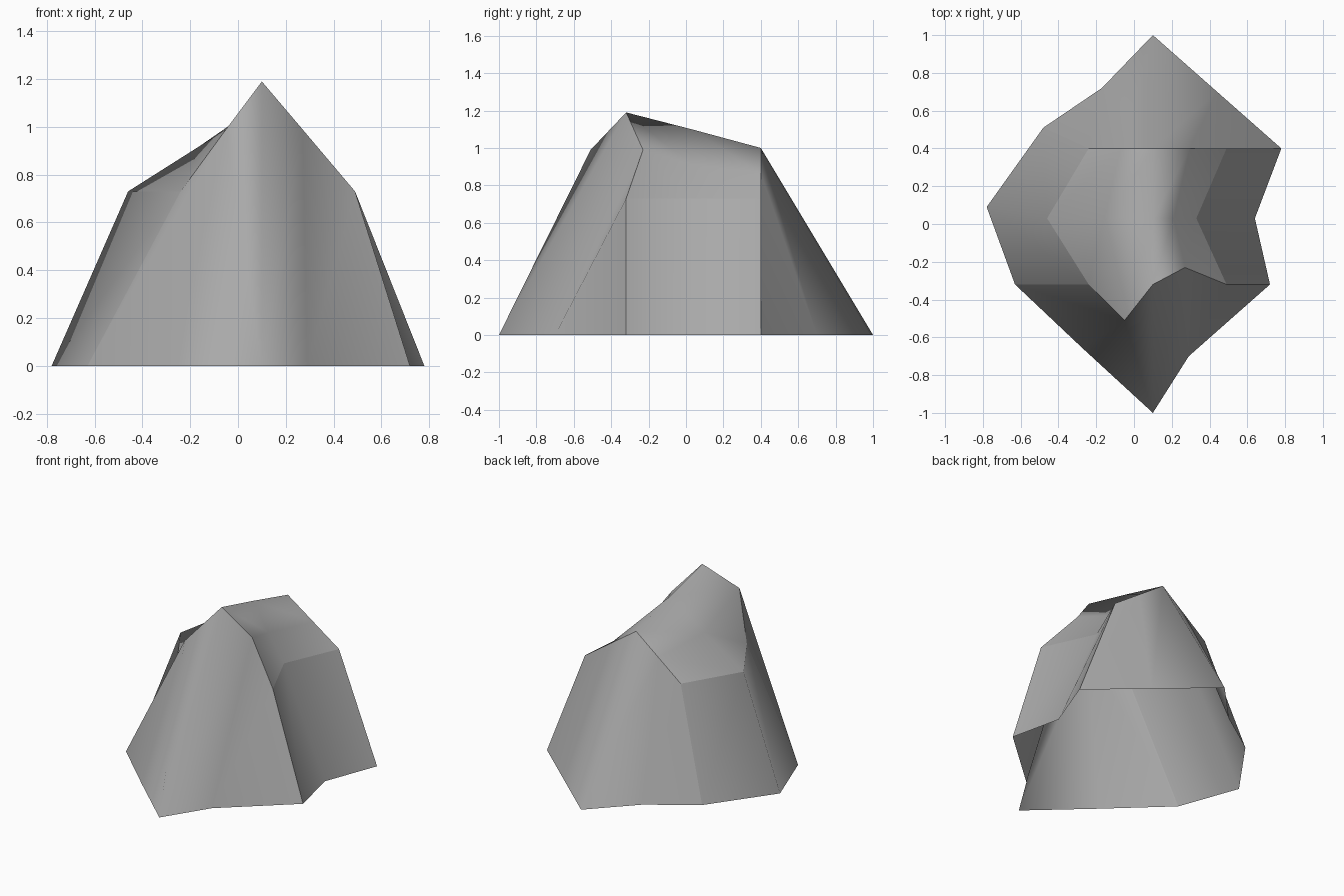
import bpy
import bmesh

cube = bpy.data.objects.get("Cube")
if cube:
    bpy.data.objects.remove(cube, do_unlink=True)

# One plain canvas colour
canvas = bpy.data.materials.new("grey_canvas")
canvas.use_nodes = True
colour = (0.4, 0.4, 0.4, 1)
canvas.diffuse_color = colour
canvas.node_tree.nodes["Principled BSDF"].inputs["Base Color"].default_value = colour


def panel(name, *rows):
    """Loft a thin open cloth sheet between rows of points."""
    bm = bmesh.new()
    grid = [[bm.verts.new(p) for p in row] for row in rows]
    for a, b in zip(grid, grid[1:]):
        for i in range(len(a) - 1):
            bm.faces.new((a[i], a[i + 1], b[i + 1], b[i]))
    mesh = bpy.data.meshes.new(name)
    bm.to_mesh(mesh)
    bm.free()
    for poly in mesh.polygons:
        poly.use_smooth = True
    mesh.materials.append(canvas)
    obj = bpy.data.objects.new(name, mesh)
    bpy.context.collection.objects.link(obj)
    return obj


def ground(*points):
    return [(x, y, 0) for x, y in points]


EAVE = 0.73

# Gable lines, running from the -x eave over the ridge to the +x eave
front = [(-0.24, -0.32, EAVE), (-0.05, -0.51, 0.99), (0.1, -0.32, 1.19),
         (0.27, -0.23, 0.99), (0.49, -0.32, EAVE)]
middle = [(-0.46, 0.03, EAVE), (-0.16, 0.03, 0.92), (0.1, 0.03, 1.1),
          (0.21, 0.03, 0.91), (0.33, 0.03, EAVE)]
back = [(-0.24, 0.4, EAVE), (-0.07, 0.4, 0.865), (0.1, 0.4, 1.0),
        (0.295, 0.4, 0.865), (0.49, 0.4, EAVE)]

# Roof sheet
panel("roof", front, middle, back)

# Front and back walls spread out to a point on the ground
panel("front_wall",
      ground((-0.63, -0.32), (-0.27, -0.66), (0.1, -1), (0.29, -0.7), (0.72, -0.32)),
      front)
panel("back_wall", back,
      ground((-0.48, 0.51), (-0.17, 0.72), (0.1, 1), (0.44, 0.7), (0.78, 0.4)))

# Side walls hang from the eaves
panel("right_wall",
      ground((-0.48, 0.51), (-0.78, 0.09), (-0.63, -0.32)),
      [row[0] for row in (back, middle, front)])
panel("left_wall",
      ground((0.72, -0.32), (0.64, 0.03), (0.78, 0.4)),
      [row[-1] for row in (front, middle, back)])
